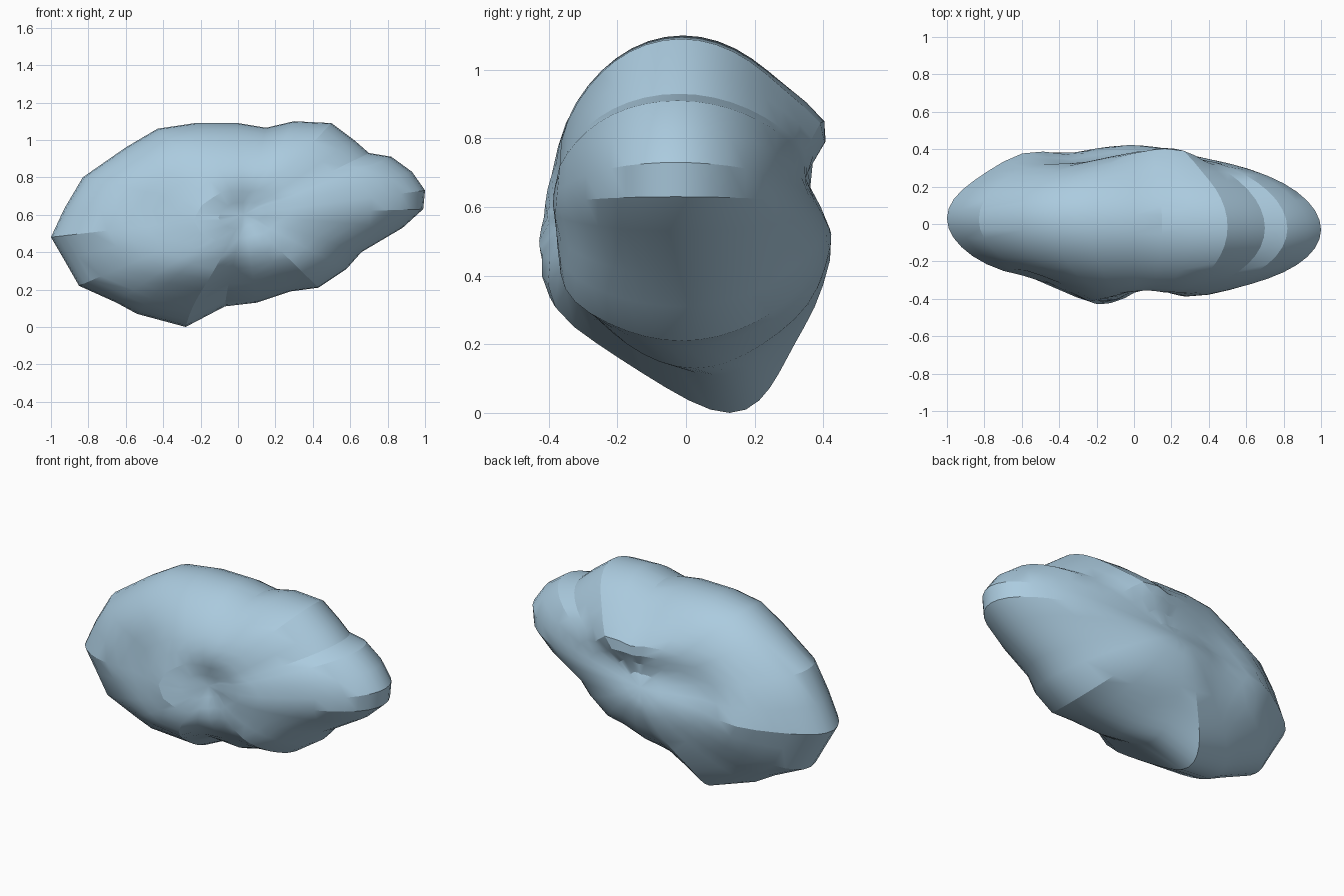
import bpy, bmesh, math

if "Cube" in bpy.data.objects:
    bpy.data.objects.remove(bpy.data.objects["Cube"])

# Front outline of the boulder (x, z), clockwise from the left tip
OUTLINE = [(-1, .48), (-.93, .63), (-.83, .80), (-.6, .96), (-.43, 1.06), (-.23, 1.09), (0, 1.09),
           (.15, 1.065), (.3, 1.1), (.5, 1.09), (.62, 1.0), (.7, .93), (.82, .91), (.93, .83), (1, .73),
           (.99, .63), (.88, .53), (.66, .4), (.58, .31), (.43, .21), (.28, .19), (.1, .13), (-.07, .11),
           (-.28, 0), (-.54, .07), (-.65, .13), (-.85, .22), (-.93, .36)]
CX, CZ = 0.03, 0.6
RINGS = 12

# Lumps and dents: x, z, height, x width, z width
FRONT = [(.04, .6, -.08, .13, .14), (-.18, .52, .06, .2, .2), (.36, .55, .02, .2, .15),
         (-.5, .62, -.05, .2, .16), (.38, .33, .06, .22, .12), (-.7, .3, -.03, .2, .15),
         (-.25, .3, .06, .25, .12), (-.1, .88, .015, .4, .15), (.07, .25, -.04, .12, .15)]
BACK = [(-.02, .5, .04, .32, .13), (.05, .69, -.04, .5, .09), (.17, .84, .08, .24, .11),
        (-.6, .52, .07, .22, .2), (-.35, .65, -.03, .15, .15), (.1, .3, .05, .3, .14)]


def lumps(x, z, table):
    return sum(h * math.exp(-((x - a) / w) ** 2 - ((z - b) / v) ** 2) for a, b, h, w, v in table)


def point(x, z, t, side):
    """Ring point at fraction t of the way from the pole to the outline."""
    px, pz = CX + (x - CX) * t, CZ + (z - CZ) * t
    foot = math.exp(-((x + .25) / .28) ** 2) * (z < .3)
    rim = -.03 * x + .12 * foot * t * t
    dome = max(0, 1 - t ** 2.1) ** .5
    depth = (.385 + lumps(px, pz, FRONT if side < 0 else BACK)) * dome
    pz += .14 * foot * (1 - t ** 4) * t ** 4
    return (px, rim * t * t + side * depth, pz)


bm = bmesh.new()
rings = []
for k in range(-RINGS + 1, RINGS):
    a = (1 - abs(k) / RINGS) * math.pi / 2
    side = -1 if k < 0 else 1
    rings.append([bm.verts.new(point(x, z, math.sin(a), side)) for x, z in OUTLINE])
n = len(OUTLINE)
for r, s in zip(rings, rings[1:]):
    for i in range(n):
        j = (i + 1) % n
        bm.faces.new((r[i], r[j], s[j], s[i]))
# close the front and back poles
for ring, side in ((rings[0], -1), (rings[-1], 1)):
    pole = bm.verts.new(point(CX, CZ, 0, side))
    for i in range(n):
        bm.faces.new((ring[i], ring[(i + 1) % n], pole))
bmesh.ops.recalc_face_normals(bm, faces=bm.faces)
mesh = bpy.data.meshes.new("boulder")
bm.to_mesh(mesh)
bm.free()
boulder = bpy.data.objects.new("boulder", mesh)
bpy.context.collection.objects.link(boulder)

mat = bpy.data.materials.new("pale blue stone")
mat.diffuse_color = (.41, .6, .74, 1)
mat.use_nodes = True
mat.node_tree.nodes["Principled BSDF"].inputs["Base Color"].default_value = mat.diffuse_color
mesh.materials.append(mat)

bpy.context.view_layer.objects.active = boulder
boulder.select_set(True)
bpy.ops.object.shade_smooth_by_angle(angle=math.radians(22))
